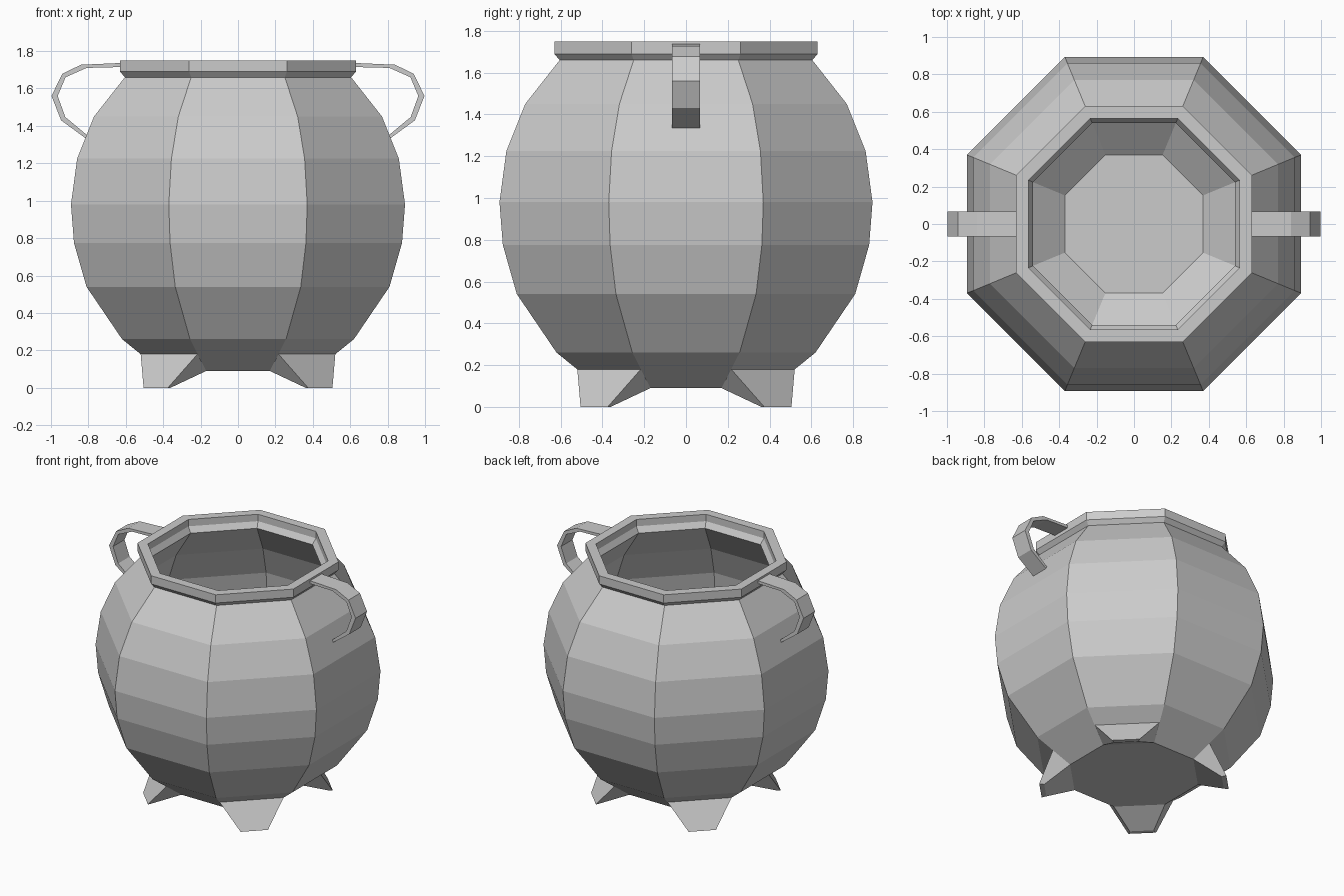
import bpy, bmesh, math
from mathutils import Matrix, Vector

if "Cube" in bpy.data.objects:
    bpy.data.objects.remove(bpy.data.objects["Cube"])

SIDES = 8
grey = bpy.data.materials.new("cast_grey")
grey.diffuse_color = (0.6, 0.6, 0.6, 1)
grey.use_nodes = True
grey.node_tree.nodes["Principled BSDF"].inputs["Base Color"].default_value = grey.diffuse_color


def finish(bm, name):
    bmesh.ops.recalc_face_normals(bm, faces=bm.faces)
    mesh = bpy.data.meshes.new(name)
    bm.to_mesh(mesh)
    bm.free()
    mesh.materials.append(grey)
    ob = bpy.data.objects.new(name, mesh)
    bpy.context.collection.objects.link(ob)
    return ob


def lathe(name, profile, closed):
    """Octagonal lathe; profile holds (flat-side distance, height)."""
    bm = bmesh.new()
    rings = []
    for r, z in profile:
        rc = r / math.cos(math.pi / SIDES)
        angles = [(i + 0.5) * math.tau / SIDES for i in range(SIDES)]
        rings.append([bm.verts.new((rc * math.cos(a), rc * math.sin(a), z)) for a in angles])
    pairs = list(zip(rings, rings[1:]))
    if closed:
        pairs.append((rings[-1], rings[0]))
    else:
        # wall top joins under the rim, ends become the two floors
        bm.faces.new(rings[0])
        bm.faces.new(rings[-1])
    for a, b in pairs:
        for i in range(SIDES):
            j = (i + 1) % SIDES
            bm.faces.new((a[i], a[j], b[j], b[i]))
    return finish(bm, name)


# Hollow pot: outside from the base up, then inside down to the floor
outer = [(0.41, 0.09), (0.62, 0.26), (0.81, 0.54), (0.877, 0.775), (0.893, 0.98),
         (0.86, 1.225), (0.77, 1.45), (0.605, 1.66)]
inner = [(0.54, 1.66), (0.705, 1.43), (0.795, 1.21), (0.83, 0.98), (0.815, 0.79),
         (0.75, 0.57), (0.57, 0.31), (0.37, 0.15)]
lathe("pot_body", outer + inner, False)

# Rim band with a bevelled underside and inner ledge
lathe("rim", [(0.605, 1.66), (0.63, 1.69), (0.63, 1.75),
              (0.565, 1.75), (0.565, 1.70), (0.54, 1.66)], True)

# Strap handles on the left and right
strap_out = [(0.61, 1.737), (0.84, 1.727), (0.94, 1.678), (0.997, 1.56), (0.946, 1.43), (0.80, 1.323)]
strap_in = [(0.61, 1.715), (0.81, 1.71), (0.922, 1.66), (0.964, 1.56), (0.923, 1.447), (0.80, 1.345)]
for side, label in ((1, "right"), (-1, "left")):
    bm = bmesh.new()
    sections = []
    for (xo, zo), (xi, zi) in zip(strap_out, strap_in):
        sections.append([bm.verts.new((side * x, y, z)) for x, y, z in
                         ((xo, -0.066, zo), (xo, 0.066, zo), (xi, 0.066, zi), (xi, -0.066, zi))])
    for a, b in zip(sections, sections[1:]):
        for i in range(4):
            j = (i + 1) % 4
            bm.faces.new((a[i], a[j], b[j], b[i]))
    bm.faces.new(sections[0])
    bm.faces.new(sections[-1])
    finish(bm, label + "_handle")

# Four tapered feet on the diagonal sides: (outward, half width, height)
foot = [(0.521, 0.215, 0.18), (0.622, 0.092, 0.0), (0.59, 0.08, 0.0), (0.41, 0.17, 0.09)]
for k in range(4):
    turn = Matrix.Rotation(math.pi / 4 + k * math.pi / 2, 3, 'Z')
    bm = bmesh.new()
    left, right = [[bm.verts.new(turn @ Vector((d, s * w, z))) for d, w, z in foot] for s in (-1, 1)]
    for i in range(4):
        j = (i + 1) % 4
        bm.faces.new((left[i], left[j], right[j], right[i]))
    bm.faces.new(left)
    bm.faces.new(right)
    finish(bm, "foot_%d" % (k + 1))
